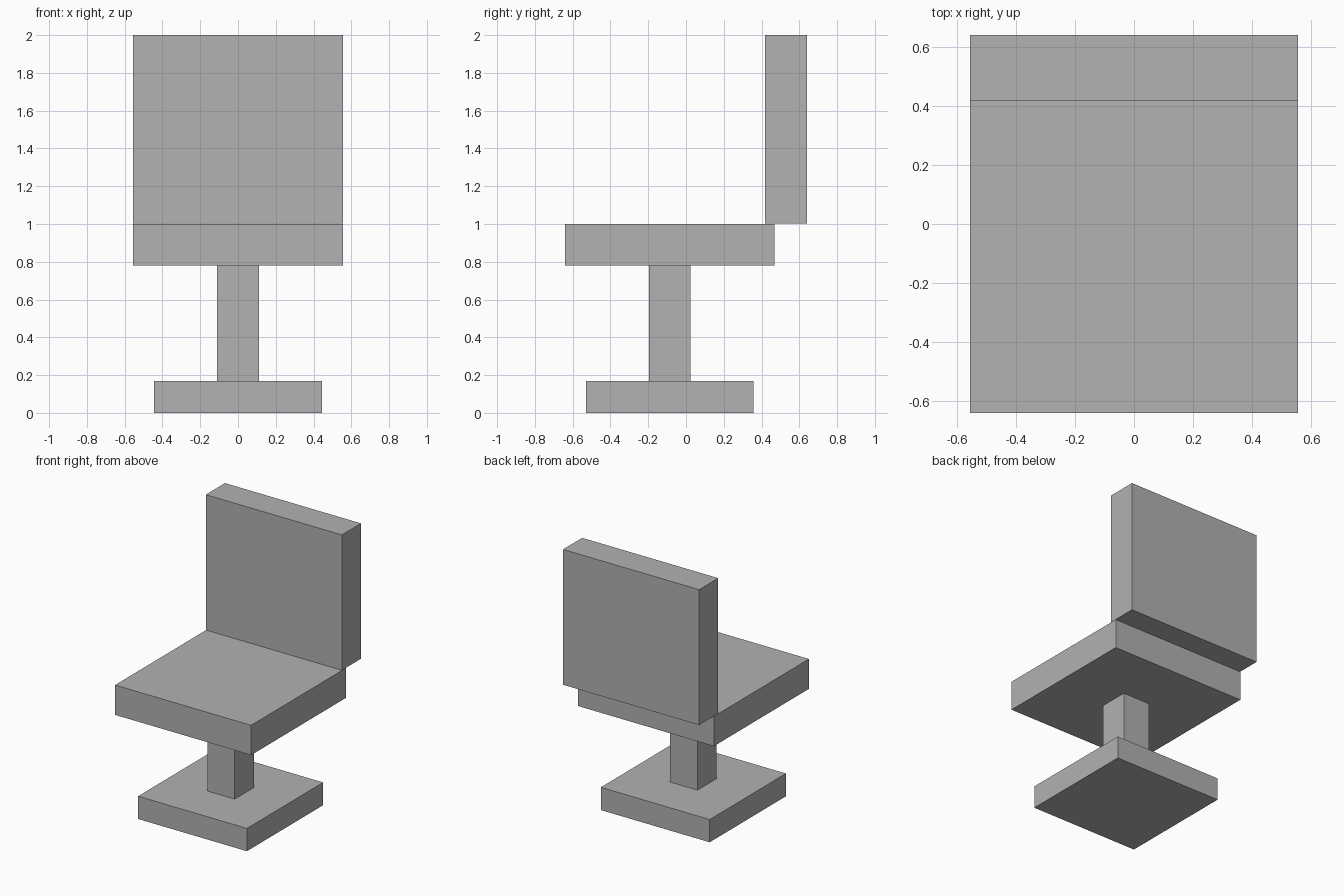
import bpy

cube = bpy.data.objects.get("Cube")
if cube:
    bpy.data.objects.remove(cube, do_unlink=True)

# One plain grey for the whole chair
grey = bpy.data.materials.new("plain_grey")
grey.use_nodes = True
colour = (0.445, 0.445, 0.445, 1.0)
grey.diffuse_color = colour
grey.node_tree.nodes["Principled BSDF"].inputs["Base Color"].default_value = colour


def box(name, width, y_range, z_range):
    """Box centred on x = 0, spanning the given y and z ranges."""
    (y0, y1), (z0, z1) = y_range, z_range
    bpy.ops.mesh.primitive_cube_add(size=1, location=(0, (y0 + y1) / 2, (z0 + z1) / 2))
    obj = bpy.context.object
    obj.name = obj.data.name = name
    obj.scale = (width, y1 - y0, z1 - z0)
    bpy.ops.object.transform_apply(location=False, rotation=False, scale=True)
    obj.data.materials.append(grey)
    return obj


# Square foot and post
box("base", 0.888, (-0.53, 0.358), (0.0, 0.168))
box("post", 0.222, (-0.197, 0.025), (0.168, 0.78))

# Seat, with the backrest overhanging its rear edge
box("seat", 1.11, (-0.64, 0.468), (0.78, 1.0))
box("backrest", 1.11, (0.417, 0.64), (1.002, 2.0))
